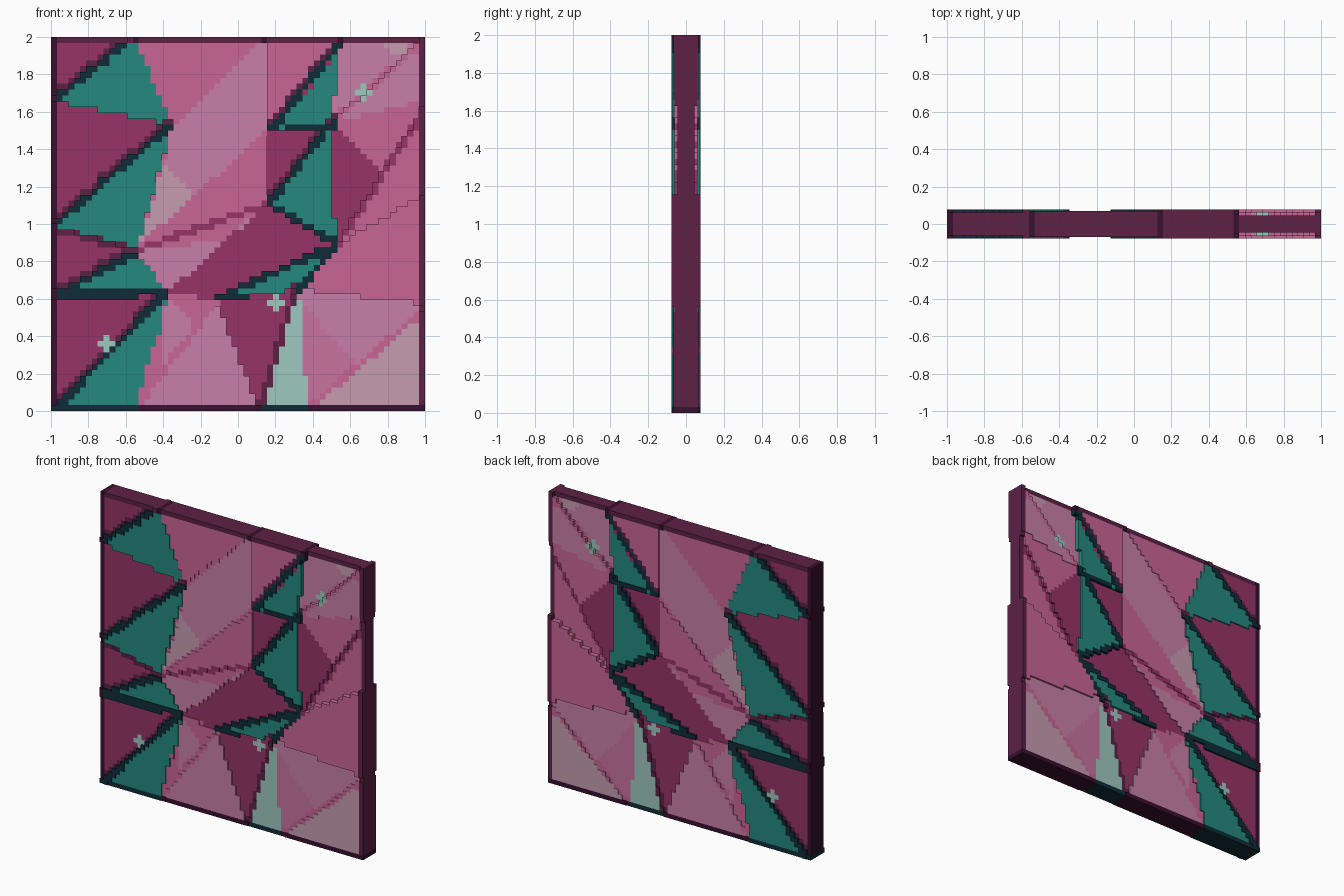
import bpy, bmesh, math
from mathutils import Vector

if "Cube" in bpy.data.objects:
    bpy.data.objects.remove(bpy.data.objects["Cube"])

N = 64                # cells per side
C = 2 / N             # cell size


def lin(h):
    v = [int(h[i:i + 2], 16) / 255 for i in (0, 2, 4)]
    return tuple(c / 12.92 if c <= .04045 else ((c + .055) / 1.055) ** 2.4 for c in v) + (1,)


COLOURS = {"teal": "23897f", "dark_teal": "0f2c38", "magenta": "963366", "pink": "c86695",
           "rose": "c8749f", "light_pink": "c880a8", "mauve": "c69cb0", "mint": "9dc8c0",
           "plum": "5c2145", "dark_plum": "38102e"}
NAMES = list(COLOURS)
MATS = []
for name, code in COLOURS.items():
    m = bpy.data.materials.new(name)
    m.diffuse_color = lin(code)
    m.use_nodes = True
    m.node_tree.nodes["Principled BSDF"].inputs["Base Color"].default_value = m.diffuse_color
    MATS.append(m)

owner = [[None] * N for _ in range(N)]
colour = [["pink"] * N for _ in range(N)]
depth = [[.06] * N for _ in range(N)]
parts = []


def cells():
    for i in range(N):
        for k in range(N):
            yield i, k, -1 + (i + .5) * C, (k + .5) * C


def inside(x, z, pts):
    hit = False
    for (x1, z1), (x2, z2) in zip(pts, pts[1:] + pts[:1]):
        if (z1 > z) != (z2 > z) and x < (x2 - x1) * (z - z1) / (z2 - z1) + x1:
            hit = not hit
    return hit


def shard(name, col, d, *pts):
    """Claim the cells inside a polygon for one shard."""
    parts.append(name)
    for i, k, x, z in cells():
        if inside(x, z, list(pts)):
            owner[i][k], colour[i][k], depth[i][k] = name, col, d


def patch(col, *pts):
    """Recolour a facet of a shard."""
    for i, k, x, z in cells():
        if inside(x, z, list(pts)):
            colour[i][k] = col


def ridge(col, a, b, d=None, dz=0):
    """Staircase line of cells from a to b."""
    steps = int(max(abs(b[0] - a[0]), abs(b[1] - a[1])) / C * 2) + 1
    for s in range(steps + 1):
        t = s / steps
        x, z = a[0] + (b[0] - a[0]) * t, a[1] + (b[1] - a[1]) * t + dz
        i = min(N - 1, max(0, int((x + 1) / C)))
        k = min(N - 1, max(0, int(z / C)))
        colour[i][k] = col
        if d:
            depth[i][k] = d


# Shared corner points
A, B, D, E = (-.35, 1.53), (-.54, .86), (-.38, .63), (.5, 1.54)
F, G, H = (.16, 1.11), (.53, .89), (.33, .65)
T1, T2, T3 = (-.56, 2), (.13, 2), (.55, 2)
P = (.17, 1.5)

parts.append("backing_panel")
for i, k, x, z in cells():
    owner[i][k] = "backing_panel"

# Upper row
shard("corner_shard", "magenta", .065, (-1, 2), T1, (-1, 1.67))
shard("upper_left_teal_shard", "teal", .074, (-1, 1.65), T1, A)
shard("top_pink_shard", "pink", .07, T1, T2, A)
shard("top_light_shard", "light_pink", .066, T2, (.16, 1.93), P, A)
shard("top_middle_shard", "pink", .078, T2, T3, P, (.16, 1.93))
shard("top_teal_shard", "teal", .074, P, T3, (.53, 1.75), (.48, 1.54))
shard("top_right_shard", "light_pink", .045, T3, (1, 2), E, (.48, 1.54), (.53, 1.75))
shard("right_light_shard", "light_pink", .065, (1, 2), (1, 1.65), E)

# Middle row
shard("left_magenta_shard", "magenta", .065, (-1, 1.66), A, (-1, 1))
shard("left_teal_shard", "teal", .074, (-1, .99), A, B)
shard("centre_light_shard", "light_pink", .066, A, P, B, (-.4, 1.3))
patch("mauve", (-.4, 1.31), (-.22, 1.14), B)
shard("centre_pink_shard", "pink", .07, B, P, F)
shard("inner_magenta_shard", "magenta", .06, F, (.16, 1.48), P, E)
shard("centre_teal_shard", "teal", .074, F, E, (.5, 1.2), G)
shard("right_rose_shard", "pink", .06, E, (1, 1.66), G)
patch("magenta", E, (.76, 1.29), (.73, 1.2), G, (.5, 1.2))
shard("right_sunken_shard", "pink", .045, (1, 1.64), (1, 1.16), G)
shard("right_raised_shard", "pink", .078, (1, 1.16), (1, .57), H, G)
shard("lower_left_magenta_shard", "magenta", .065, (-1, .98), B, (-1, .6))
shard("lower_left_teal_shard", "teal", .074, (-1, .61), B, D)
shard("centre_lower_shard", "light_pink", .066, B, F, D)
patch("pink", B, F, (-.08, .91))
shard("centre_magenta_shard", "magenta", .06, D, F, G, (-.08, .59))
shard("teal_sliver", "teal", .074, (-.1, .6), G, (.33, .68), H)

# Lower row
shard("bottom_left_magenta_shard", "magenta", .065, (-1, 0), (-1, .61), D)
shard("bottom_left_teal_shard", "teal", .074, (-1, 0), D, (-.42, .4), (-.5, .2), (-.54, 0))
shard("bottom_pink_shard", "light_pink", .066, D, (-.12, .59), (-.54, 0), (-.5, .2), (-.42, .4))
patch("pink", D, (-.12, .59), (-.2, .42))
patch("pink", (-.42, .42), (-.4, .25), (-.54, .02), (-.5, .2))
shard("bottom_light_shard", "light_pink", .07, (-.12, .59), (.12, 0), (-.54, 0))
shard("bottom_magenta_shard", "magenta", .06, (-.12, .59), H, (.12, 0))
shard("mint_shard", "mint", .066, (.29, .6), (.34, .58), (.38, 0), (.12, 0))
shard("bottom_rose_shard", "light_pink", .066, (.29, .6), H, (1, .57), (.4, 0), (.37, 0), (.34, .58))
patch("rose", (.34, .57), (.63, .27), (.4, 0), (.37, 0))
shard("bottom_right_shard", "mauve", .07, (1, .56), (1, 0), (.39, 0))
patch("mauve", (.78, 1.98), (.92, 1.98), (.9, 1.92), (.82, 1.9))

# Soft pink ridges between the pale shards
for a, b in [(A, T2), (B, P), (E, (1, 1.99)), ((-.54, .02), (-.12, .59)), ((.39, .02), (1, .55))]:
    ridge("pink", a, b)
for a, b in [(B, F), (P, (.48, 1.86))]:
    ridge("magenta", a, b)
ridge("magenta", G, (1, 1.62))

# Dark ridges bordering the teal shards, with a plum upper step
for a, b in [((-.98, 1.67), (-.58, 1.98)), ((-.98, 1.0), A), ((-.98, .62), (-.56, .84)),
             ((-.96, .03), (-.4, .62)), (F, E), (P, (.55, 1.98))]:
    ridge("plum", a, b, dz=C)
    ridge("dark_teal", a, b, .078)
for a, b in [(F, (.52, .9)), ((-.1, .61), (.5, .88)), ((-.98, .61), D), ((-.98, .63), D),
             ((.25, 1.53), (.5, 1.53)), ((-.08, .62), (.05, .62)), ((.3, .62), G)]:
    ridge("dark_teal", a, b, .078)
for a, b in [((.12, .02), (.31, .66)), ((-.98, .97), B)]:
    ridge("plum", a, b)

# Mint plus marks
for cx, cz in [(-.7, .36), (.2, .58), (.67, 1.7)]:
    for i, k, x, z in cells():
        dx, dz = abs(x - cx), abs(z - cz)
        if max(dx, dz) < .05 and min(dx, dz) < .02:
            colour[i][k] = "mint"

# Outer rim
for i, k, x, z in cells():
    if k == 0:
        colour[i][k] = "dark_teal" if x < -.54 or .13 < x < .39 else "dark_plum"
    elif i == 0:
        colour[i][k] = "dark_plum"
    elif k == N - 1 or i == N - 1:
        colour[i][k] = "dark_plum" if k == N - 1 and min(abs(x - e) for e in (-.55, .14, .54)) < .017 else "plum"


def build(name):
    """Make one shard as a stepped slab with front, back and exposed walls."""
    bm = bmesh.new()
    mine = [(i, k) for i in range(N) for k in range(N) if owner[i][k] == name]
    for i, k in mine:
        x0, x1, z0, z1, d = -1 + i * C, -1 + (i + 1) * C, k * C, (k + 1) * C, depth[i][k]

        def quad(*pts):
            f = bm.faces.new([bm.verts.new(p) for p in pts])
            f.material_index = NAMES.index(colour[i][k])
        quad((x0, -d, z0), (x1, -d, z0), (x1, -d, z1), (x0, -d, z1))
        quad((x1, d, z0), (x0, d, z0), (x0, d, z1), (x1, d, z1))
        sides = [(-1, 0, (x0, z1), (x0, z0)), (1, 0, (x1, z0), (x1, z1)),
                 (0, -1, (x0, z0), (x1, z0)), (0, 1, (x1, z1), (x0, z1))]
        for di, dk, p, q in sides:
            a, b = i + di, k + dk
            n = depth[a][b] if 0 <= a < N and 0 <= b < N else 0
            if n == 0:
                quad((p[0], d, p[1]), (q[0], d, q[1]), (q[0], -d, q[1]), (p[0], -d, p[1]))
            elif n < d:
                quad((p[0], -n, p[1]), (q[0], -n, q[1]), (q[0], -d, q[1]), (p[0], -d, p[1]))
                quad((p[0], d, p[1]), (q[0], d, q[1]), (q[0], n, q[1]), (p[0], n, p[1]))
    if not mine:
        bm.free()
        return
    bmesh.ops.remove_doubles(bm, verts=bm.verts, dist=1e-5)
    me = bpy.data.meshes.new(name)
    bm.to_mesh(me)
    bm.free()
    for m in MATS:
        me.materials.append(m)
    bpy.context.collection.objects.link(bpy.data.objects.new(name, me))


for part in parts:
    build(part)
